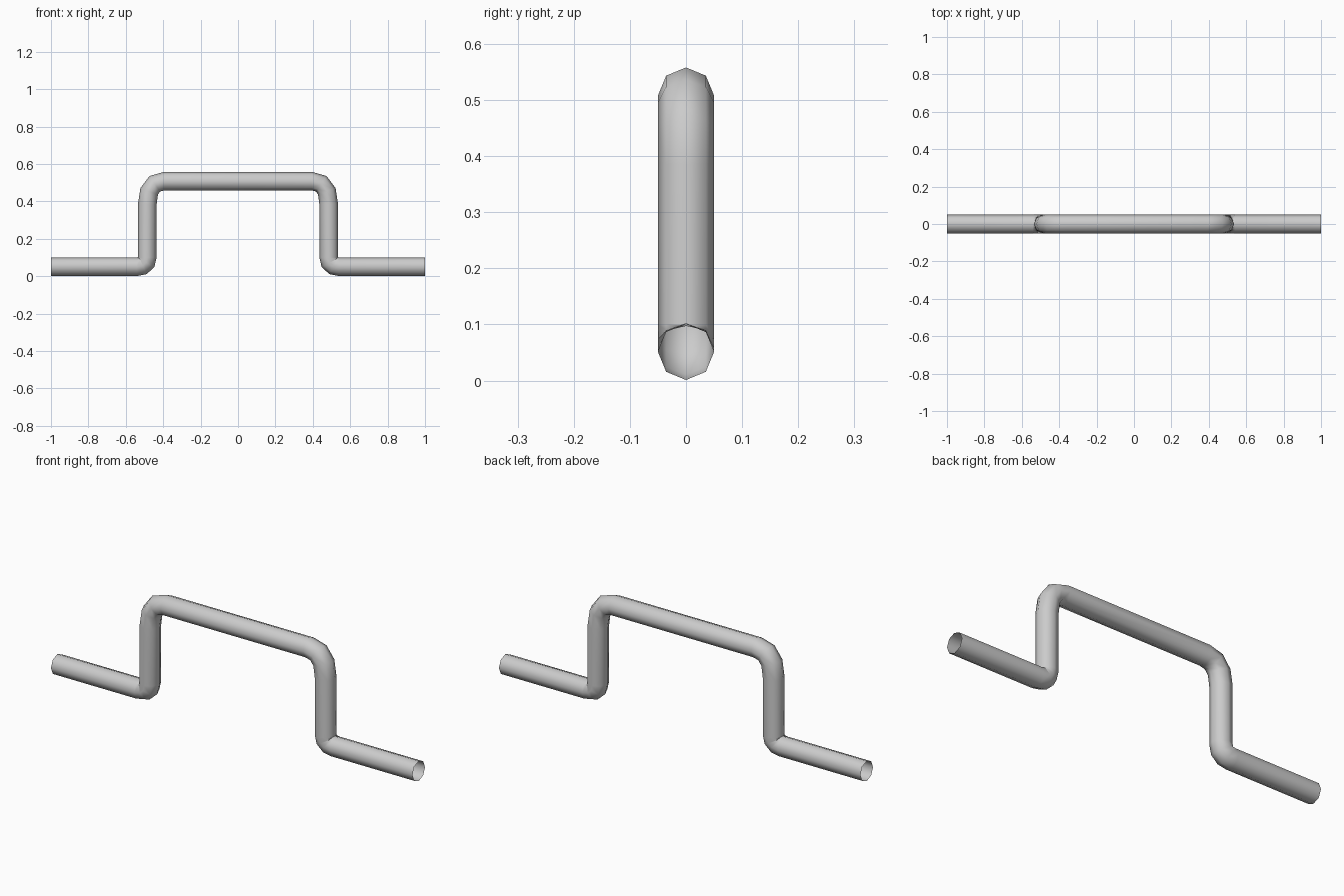
import bpy, bmesh, math
from mathutils import Vector

if "Cube" in bpy.data.objects:
    bpy.data.objects.remove(bpy.data.objects["Cube"])

SIDES, RADIUS, STEPS = 8, 0.05, 3


def bend(a, corner, b):
    """Quadratic bend from a to b, as (point, tangent) pairs in the xz plane."""
    a, corner, b = Vector(a), Vector(corner), Vector(b)
    out = []
    for i in range(STEPS + 1):
        t = i / STEPS
        p = a * (1 - t) ** 2 + corner * 2 * t * (1 - t) + b * t * t
        out.append((p, ((corner - a) * (1 - t) + (b - corner) * t).normalized()))
    return out


# Left half of the centre line: foot, tight lower bend, wider upper bend
left = [(Vector((-1.0, 0.051)), Vector((1, 0)))]
left += bend((-0.54, 0.051), (-0.485, 0.051), (-0.485, 0.10))
left += bend((-0.485, 0.385), (-0.485, 0.508), (-0.395, 0.508))
# Mirrored right half
right = [(Vector((-p.x, p.y)), Vector((t.x, -t.y))) for p, t in reversed(left)]

# Sweep an octagonal, open-ended tube along the line
bm = bmesh.new()
rings = []
for p, t in left + right:
    ring = []
    for k in range(SIDES):
        a = 2 * math.pi * k / SIDES
        s, c = RADIUS * math.sin(a), RADIUS * math.cos(a)
        ring.append(bm.verts.new((p.x - t.y * c, s, p.y + t.x * c)))
    rings.append(ring)
for r0, r1 in zip(rings, rings[1:]):
    for k in range(SIDES):
        n = (k + 1) % SIDES
        bm.faces.new((r0[k], r1[k], r1[n], r0[n])).smooth = True
bmesh.ops.recalc_face_normals(bm, faces=bm.faces[:])

mesh = bpy.data.meshes.new("bent_pipe")
bm.to_mesh(mesh)
bm.free()
pipe = bpy.data.objects.new("bent_pipe", mesh)
bpy.context.collection.objects.link(pipe)
